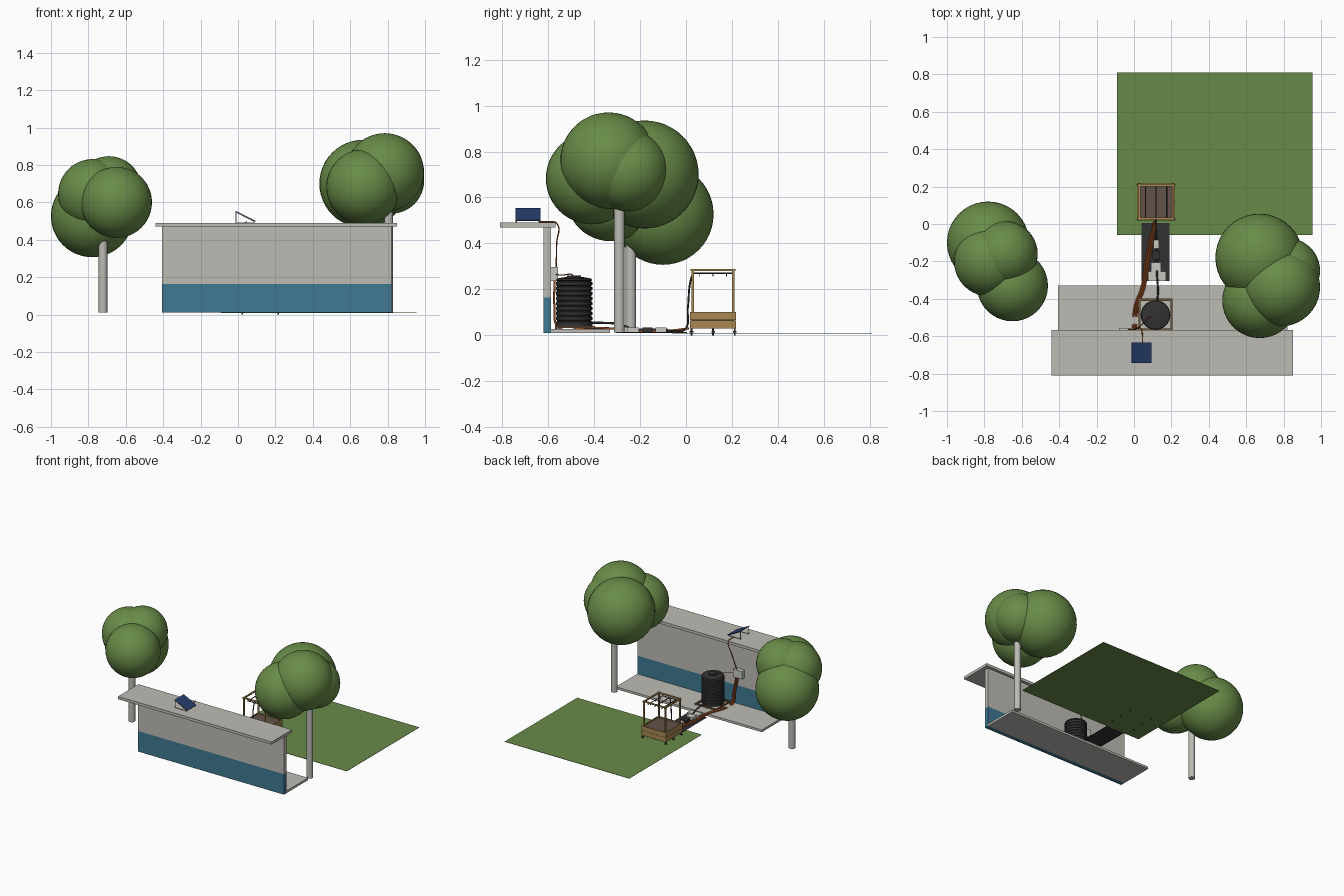
import bpy, math
from mathutils import Vector

cube = bpy.data.objects.get("Cube")
if cube:
    bpy.data.objects.remove(cube, do_unlink=True)


def material(name, r, g, b):
    m = bpy.data.materials.new(name)
    m.use_nodes = True
    m.diffuse_color = (r, g, b, 1)
    m.node_tree.nodes["Principled BSDF"].inputs["Base Color"].default_value = (r, g, b, 1)
    return m


green = material("leaf green", .14, .26, .065)
concrete = material("concrete grey", .51, .50, .46)
blue = material("wall blue", .05, .19, .29)
black = material("dark plastic", .032, .032, .034)
wood = material("light wood", .40, .25, .085)
brown = material("dark wood", .17, .105, .045)
soil = material("soil", .12, .085, .065)
orange = material("orange cable", .40, .09, .02)
navy = material("panel navy", .022, .05, .16)
white = material("off white", .58, .58, .54)


def finish(name, mat, smooth=False):
    o = bpy.context.object
    o.name = name
    o.data.materials.append(mat)
    if smooth:
        bpy.ops.object.shade_smooth_by_angle(angle=math.radians(40))
    return o


def box(name, mat, x, y, z):
    """Box from (min, max) ranges on each axis."""
    bpy.ops.mesh.primitive_cube_add(size=1)
    o = finish(name, mat)
    o.location = [(a + b) / 2 for a, b in (x, y, z)]
    o.scale = [b - a for a, b in (x, y, z)]
    return o


def rod(name, mat, a, b, r, sides=12):
    a, b = Vector(a), Vector(b)
    bpy.ops.mesh.primitive_cylinder_add(vertices=sides, radius=r, depth=(b - a).length,
                                        location=(a + b) / 2)
    o = finish(name, mat, True)
    o.rotation_euler = (b - a).to_track_quat('Z', 'Y').to_euler()
    return o


def cable(name, mat, pts, r):
    c = bpy.data.curves.new(name, 'CURVE')
    c.dimensions = '3D'
    c.bevel_depth, c.bevel_resolution, c.resolution_u = r, 2, 6
    s = c.splines.new('BEZIER')
    s.bezier_points.add(len(pts) - 1)
    for p, co in zip(s.bezier_points, pts):
        p.co = co
        p.handle_left_type = p.handle_right_type = 'AUTO'
    c.materials.append(mat)
    o = bpy.data.objects.new(name, c)
    bpy.context.collection.objects.link(o)


def lathe(name, mat, profile, x, y, steps=40):
    verts, faces, n = [], [], len(profile)
    for i in range(steps):
        a = math.tau * i / steps
        verts += [(r * math.cos(a), r * math.sin(a), z) for r, z in profile]
        j = (i + 1) % steps
        faces += [(i * n + k, j * n + k, j * n + k + 1, i * n + k + 1) for k in range(n - 1)]
    me = bpy.data.meshes.new(name)
    me.from_pydata(verts, [], faces)
    o = bpy.data.objects.new(name, me)
    o.location = (x, y, 0)
    bpy.context.collection.objects.link(o)
    bpy.ops.object.select_all(action='DESELECT')
    o.select_set(True)
    bpy.context.view_layer.objects.active = o
    finish(name, mat, True)


# Wall, roof slab, floor, lawn and path
WALL_X, WALL_Y = (-.405, .82), (-.62, -.587)
box("wall_lower", blue, WALL_X, WALL_Y, (.01, .165))
box("wall_upper", concrete, WALL_X, WALL_Y, (.165, .47))
box("roof_slab", concrete, (-.44, .85), (-.81, -.567), (.47, .491))
box("floor_slab", concrete, WALL_X, (-.587, -.33), (.01, .027))
box("lawn", green, (-.09, .955), (-.06, .81), (.009, .011))
box("path", black, (.04, .19), (-.305, .005), (.011, .014))


# Trees: a trunk and overlapping leaf balls (x, y, z, radius)
def tree(side, trunk, trunk_top, balls):
    x, y = trunk
    rod(side + "_trunk", concrete, (x, y, .012), (x, y, trunk_top), .023, 24)
    for i, (bx, by, bz, r) in enumerate(balls):
        bpy.ops.mesh.primitive_uv_sphere_add(segments=40, ring_count=24, radius=r,
                                             location=(bx, by, bz))
        finish(f"{side}_leaves_{i + 1}", green, True)


tree("right", (-.722, -.24), .5, [(-.78, -.10, .527, .22), (-.775, -.2, .645, .187),
                                  (-.69, -.16, .672, .175), (-.65, -.33, .60, .19)])
tree("left", (.805, -.29), .6, [(.67, -.18, .70, .235), (.785, -.337, .76, .21),
                                (.672, -.41, .683, .2), (.82, -.25, .715, .175)])

# Solar panel on a tilted frame
LOW, HIGH = Vector((.092, 0, .500)), Vector((-.012, 0, .553))
mid = (LOW + HIGH) / 2
panel = box("solar_panel", navy, (-.059, .059), (-.055, .055), (-.002, .002))
panel.location = (mid.x, -.688, mid.z)
panel.rotation_euler.y = math.atan2(HIGH.z - LOW.z, LOW.x - HIGH.x)
for y in (-.738, -.638):
    rod("panel_post", white, (-.010, y, .491), (-.010, y, .551), .003)
    rod("panel_foot_rail", white, (-.010, y, .494), (.09, y, .494), .002)
    rod("panel_slope_rail", white, (-.010, y, .549), (.09, y, .497), .003)

# Ribbed water tank with lid, on a timber stand
TX, TY, R = .115, -.487, .079
profile = [(0, .041), (R, .041)]
for i in range(9):
    z = .046 + i * .0215
    profile += [(R, z), (R, z + .013), (R - .005, z + .016), (R - .005, z + .019)]
profile += [(R, .24), (R - .004, .247), (.05, .252), (.03, .254), (.03, .261), (0, .261)]
lathe("water_tank", black, profile, TX, TY)
for y in (-.565, -.487, -.405):
    box("stand_beam", brown, (.025, .205), (y - .006, y + .006), (.031, .041))
for x in (.03, .115, .2):
    box("stand_rail", brown, (x - .005, x + .005), (-.571, -.397), (.031, .040))
    for y in (-.565, -.405):
        box("stand_foot", black, (x - .005, x + .005), (y - .005, y + .005), (.026, .032))

# Control box on the wall
box("control_box", white, (-.08, -.005), (-.587, -.556), (.237, .297))

# Pump, filter and valve along the path
box("pump_box", white, (.075, .17), (-.305, -.255), (.014, .036))
box("pump_head", white, (.09, .145), (-.255, -.205), (.014, .034))
box("filter_body", black, (.10, .14), (-.19, -.145), (.014, .035))
box("valve_box", white, (.105, .133), (-.132, -.085), (.014, .034))
rod("pump_link", black, (.12, -.21, .025), (.12, -.08, .025), .005)

# Water hoses
cable("tank_hose", black, [(.125, -.41, .055), (.128, -.36, .054), (.125, -.30, .05),
                           (.122, -.25, .034)], .005)
cable("supply_hose", black, [(.12, -.09, .022), (.118, -.04, .018), (.116, -.005, .025),
                             (.116, .008, .12), (.116, .02, .24), (.116, .03, .268)], .004)

# Electric cables
cable("panel_cable", orange, [(.045, -.64, .495), (.045, -.60, .494), (.04, -.563, .488),
                              (.01, -.563, .40), (-.03, -.565, .297)], .003)
cable("sensor_cable", orange, [(-.005, -.565, .265), (.04, -.54, .262), (.08, -.50, .266),
                               (.11, -.49, .258)], .0025)
for i in range(3):
    d = (i - 1) * .009
    cable("ground_cable", orange, [(-.03 + d, -.572, .237), (-.005 + d, -.572, .12),
                                   (.002 + d, -.555, .034), (.012 + d, -.44, .032),
                                   (.048 + d, -.34, .031), (.068 + d, -.22, .019),
                                   (.09 + d, -.10, .018), (.112 + d / 2, .012, .03)], .0045)

# Planter box with plank sides and soil
X0, X1, Y0, Y1 = .016, .22, .018, .218
for k in range(2):
    z = (.03 + k * .036, .065 + k * .036)
    for y in (Y0, Y1 - .008):
        box("planter_side_plank", wood, (X0, X1), (y, y + .008), z)
    for x in (X0, X1 - .008):
        box("planter_end_plank", wood, (x, x + .008), (Y0, Y1), z)
box("planter_soil", soil, (X0 + .008, X1 - .008), (Y0 + .008, Y1 - .008), (.032, .094))
for y in (Y0 + .006, (Y0 + Y1) / 2, Y1 - .006):
    for x in (X0 + .006, X1 - .006):
        rod("planter_foot", black, (x, y, 0), (x, y, .03), .004)
        rod("planter_foot_pad", black, (x, y, .012), (x, y, .019), .008)

# Planter frame, top beams, drip pipes and drippers
TOP = .289
for x in (X0 + .013, X1 - .013):
    for y in (Y0 + .012, Y1 - .012):
        box("frame_post", wood, (x - .005, x + .005), (y - .005, y + .005), (.06, TOP - .008))
    box("frame_top_beam", wood, (x - .005, x + .005), (Y0 + .002, Y1 - .002), (TOP - .009, TOP))
for y in (Y0 + .012, Y1 - .012):
    box("frame_cross_beam", wood, (X0 + .004, X1 - .004), (y - .005, y + .005), (TOP - .009, TOP))
rod("drip_manifold", black, (X0 + .04, .032, .27), (X1 - .04, .032, .27), .003)
for x in (X0 + .045, (X0 + X1) / 2, X1 - .045):
    rod("drip_pipe", black, (x, .03, .27), (x, Y1 - .012, .27), .003)
    for y in (.06, .118, .176):
        rod("dripper", black, (x, y, .255), (x, y, .27), .002, 8)
